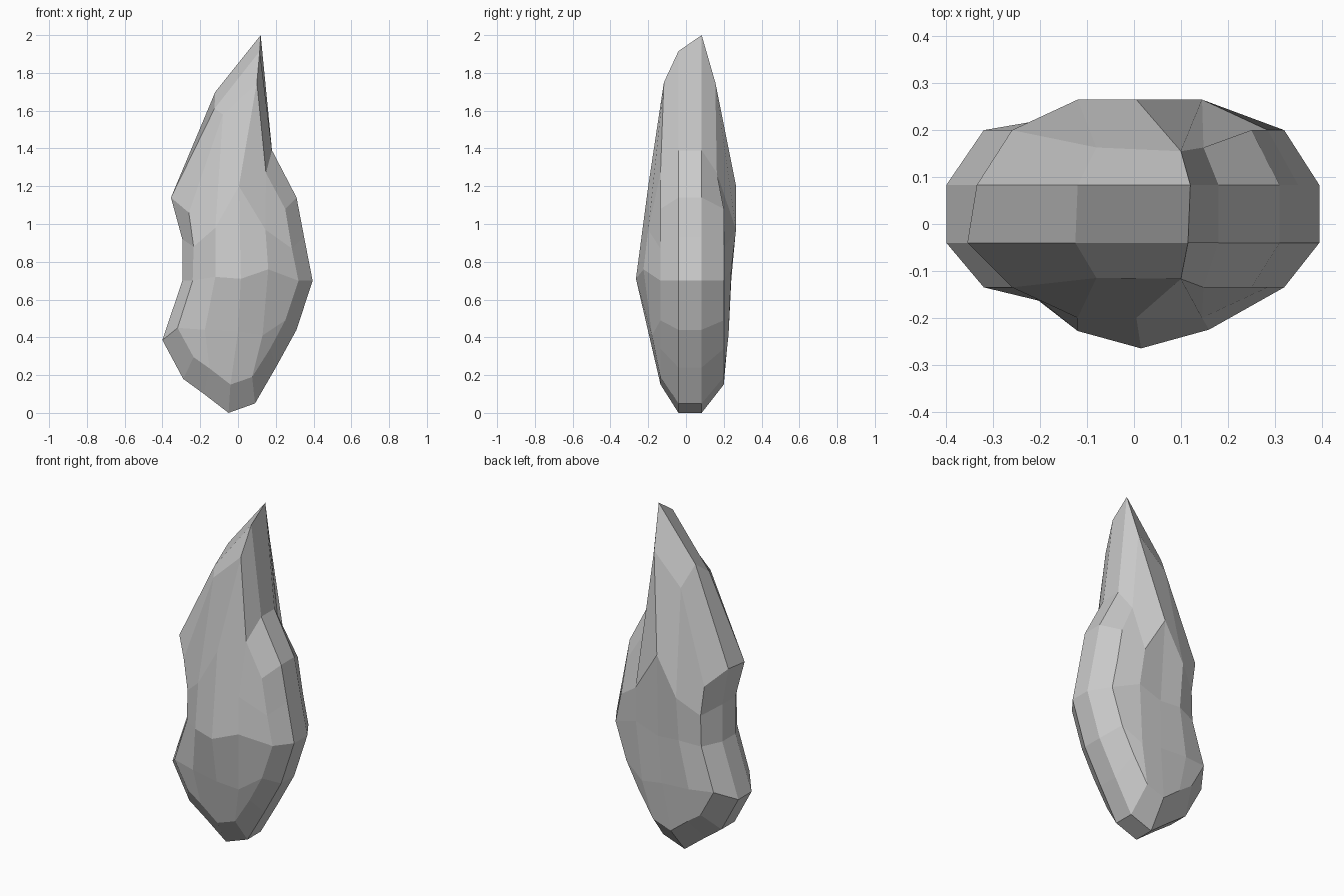
import bpy, bmesh

if "Cube" in bpy.data.objects:
    bpy.data.objects.remove(bpy.data.objects["Cube"])

# Silhouette of the shard (x, z), clockwise from the tip: 16 points
outline = [(.12, 2.0), (.18, 1.39), (.31, 1.14), (.35, .93), (.395, .70), (.31, .44),
           (.20, .24), (.09, .05), (-.05, 0), (-.18, .10), (-.29, .18), (-.40, .385),
           (-.295, .70), (-.295, .92), (-.335, 1.14), (-.12, 1.70)]
# Bevelled ring where the rim meets the front and back faces
inset = [(.10, 1.75), (.148, 1.27), (.25, 1.08), (.285, .87), (.32, .70), (.25, .49),
         (.17, .34), (.075, .19), (-.04, .15), (-.15, .235), (-.235, .295), (-.32, .45),
         (-.24, .70), (-.235, .88), (-.26, 1.06), (-.08, 1.58)]
# 3 x 3 bulge points (x, z), rows from top to bottom
bulge = [(-.12, .98), (.005, 1.20), (.145, .97),
         (-.12, .72), (.015, .71), (.16, .76),
         (-.175, .44), (0, .43), (.13, .41)]
front_y = [-.20, -.20, -.20, -.228, -.265, -.225, -.17, -.20, -.18]
back_y = [.265, .265, .265, .24, .24, .24, .225, .225, .225]

bm = bmesh.new()


def ring(points, y):
    depth = y if isinstance(y, list) else [y] * len(points)
    return [bm.verts.new((x, d, z)) for (x, z), d in zip(points, depth)]


def bridge(a, b):
    n = len(a)
    for i in range(n):
        j = (i + 1) % n
        bm.faces.new((a[i], a[j], b[j], b[i]))


def cap(r, y):
    # 5 x 5 grid: the ring is its border, the bulge points fill the middle
    m = ring(bulge, y)
    g = [[r[14], r[15], r[0], r[1], r[2]],
         [r[13], *m[0:3], r[3]],
         [r[12], *m[3:6], r[4]],
         [r[11], *m[6:9], r[5]],
         [r[10], r[9], r[8], r[7], r[6]]]
    for i in range(4):
        for j in range(4):
            bm.faces.new((g[i][j], g[i][j + 1], g[i + 1][j + 1], g[i + 1][j]))


# Rim: front edge is slightly lower at the tip and wider at the left shoulder
front_outline = list(outline)
front_outline[0] = (.115, 1.915)
front_outline[14] = (-.355, 1.14)
front_outline[15] = (-.125, 1.61)
front_rim = ring(front_outline, -.04)
back_rim = ring(outline, .083)
bridge(front_rim, back_rim)

# Front and back faces
front_inset = ring(inset, [-.117] + [-.135] * 14 + [-.115])
back_inset = ring(inset, [.155, .163] + [.20] * 13 + [.163])
bridge(front_rim, front_inset)
bridge(back_rim, back_inset)
cap(front_inset, front_y)
cap(back_inset, back_y)

bmesh.ops.recalc_face_normals(bm, faces=bm.faces)
mesh = bpy.data.meshes.new("rock_shard")
bm.to_mesh(mesh)
bm.free()
shard = bpy.data.objects.new("rock_shard", mesh)
bpy.context.collection.objects.link(shard)
